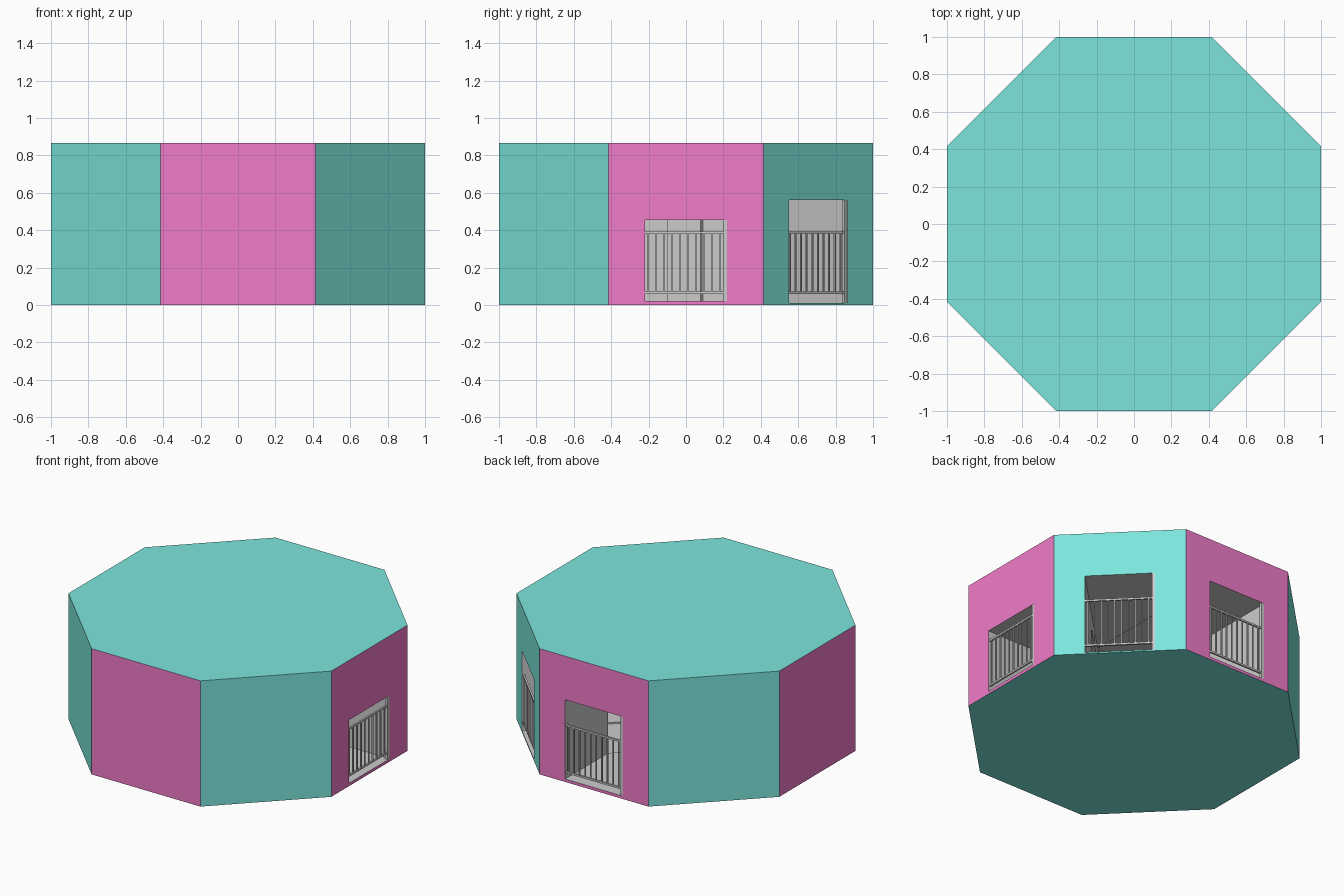
import bpy, bmesh, math
from mathutils import Matrix, Vector

if "Cube" in bpy.data.objects:
    bpy.data.objects.remove(bpy.data.objects["Cube"])

HEIGHT = 0.865
HALF = 0.22          # half width of each opening


def material(name, color):
    m = bpy.data.materials.new(name)
    m.diffuse_color = color
    m.use_nodes = True
    m.node_tree.nodes["Principled BSDF"].inputs["Base Color"].default_value = m.diffuse_color
    return m


def add_box(bm, x, y, z):
    """Add a box given (min, max) ranges on each axis."""
    size = Vector((x[1] - x[0], y[1] - y[0], z[1] - z[0]))
    mid = Vector((sum(x) / 2, sum(y) / 2, sum(z) / 2))
    bmesh.ops.create_cube(bm, size=1, matrix=Matrix.Translation(mid) @ Matrix.Diagonal((*size, 1)))


def make_object(name, bm, angle=0.0):
    bm.transform(Matrix.Rotation(angle, 4, 'Z'))
    mesh = bpy.data.meshes.new(name)
    bm.to_mesh(mesh)
    bm.free()
    obj = bpy.data.objects.new(name, mesh)
    bpy.context.collection.objects.link(obj)
    return obj


# Octagonal body: alternating side colours, grey slot first for carved rooms
bm = bmesh.new()
bmesh.ops.create_cone(bm, cap_ends=True, segments=8, depth=HEIGHT,
                      radius1=1 / math.cos(math.pi / 8), radius2=1 / math.cos(math.pi / 8),
                      matrix=Matrix.Translation((0, 0, HEIGHT / 2)))
bm.normal_update()
# Turn so that a flat side faces each axis
first = min((f for f in bm.faces if abs(f.normal.z) < 0.5),
            key=lambda f: abs(math.atan2(f.normal.y, f.normal.x)))
bm.transform(Matrix.Rotation(-math.atan2(first.normal.y, first.normal.x), 4, 'Z'))
if abs(max(v.co.x for v in bm.verts) - 1) > 0.01:
    bm.transform(Matrix.Rotation(math.pi / 8, 4, 'Z'))
bm.normal_update()
for f in bm.faces:
    on_axis = max(abs(f.normal.x), abs(f.normal.y)) > 0.95
    f.material_index = 2 if on_axis else 1
body = make_object("octagonal_body", bm)
body.data.materials.append(material("grey", (0.8, 0.8, 0.8, 1)))
body.data.materials.append(material("teal", (0.2, 0.79, 0.71, 1)))
body.data.materials.append(material("magenta", (0.87, 0.2, 0.58, 1)))

# Three openings: side name, direction, bottom and top
openings = [("right", 0, 0.02, 0.455),
            ("corner", math.pi / 4, 0.01, 0.56),
            ("back", math.pi / 2, 0.02, 0.565)]

for name, angle, low, high in openings:
    # Deep room carved into the body
    bm = bmesh.new()
    add_box(bm, (-0.1, 1.1), (-HALF, HALF), (low, high))
    cutter = make_object(name + "_room_cutter", bm, angle)
    cutter.hide_render = True
    mod = body.modifiers.new(name + "_room", 'BOOLEAN')
    mod.operation = 'DIFFERENCE'
    mod.solver = 'EXACT'
    mod.object = cutter
    bpy.context.view_layer.objects.active = body
    bpy.ops.object.modifier_apply(modifier=mod.name)
    bpy.data.objects.remove(cutter)

    # Square post at the right jamb
    bm = bmesh.new()
    add_box(bm, (0.98, 0.999), (HALF - 0.02, HALF), (low, high))
    make_object(name + "_post", bm, angle)

    # Railing: two rails and upright bars
    bm = bmesh.new()
    for z in (0.065, 0.387):
        add_box(bm, (0.982, 0.994), (-HALF, HALF - 0.02), (z - 0.006, z + 0.006))
    for i in range(10):
        y = -0.203 + i * 0.0425
        add_box(bm, (0.984, 0.992), (y - 0.004, y + 0.004), (0.071, 0.381))
    make_object(name + "_railing", bm, angle)
